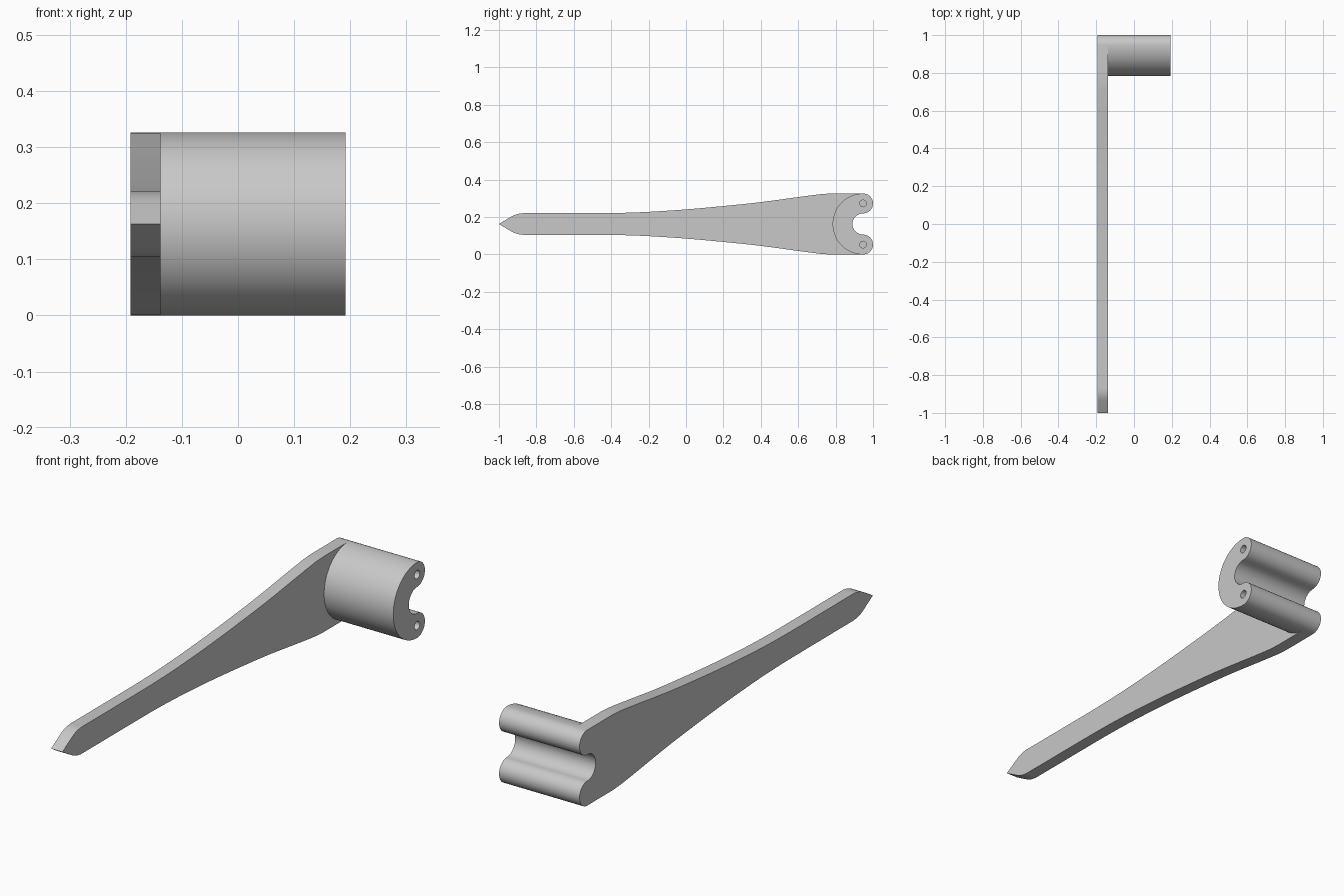
import bpy
import bmesh
from math import sin, cos, radians
from mathutils import Vector

if "Cube" in bpy.data.objects:
    bpy.data.objects.remove(bpy.data.objects["Cube"], do_unlink=True)

# Main dimensions
MID = 0.163                       # height of the centre line
CY = 0.947                        # y of the hook centre
OUTER, INNER = 0.163, 0.057       # hook radii
LOBE = (OUTER - INNER) / 2        # rounded hook end radius
OFFSET = INNER + LOBE             # lobe distance from the centre line
X0, X1, X2 = -0.192, -0.138, 0.192

grey = bpy.data.materials.new("plain grey")
grey.use_nodes = True
colour = (0.58, 0.58, 0.58, 1)
grey.diffuse_color = colour
grey.node_tree.nodes["Principled BSDF"].inputs["Base Color"].default_value = colour


def arc(cy, cz, r, start, end, steps):
    angles = [radians(start + (end - start) * i / steps) for i in range(steps + 1)]
    return [Vector((cy + r * cos(a), cz + r * sin(a))) for a in angles]


def spline(points, steps=6):
    """Smooth curve through the points."""
    p = [Vector(q) for q in points]
    p = [p[0] * 2 - p[1]] + p + [p[-1] * 2 - p[-2]]
    out = []
    for a, b, c, d in zip(p, p[1:], p[2:], p[3:]):
        for i in range(steps):
            t = i / steps
            out.append(b + (c - a) * (t / 2) + (a * 2 - b * 5 + c * 4 - d) * (t * t / 2)
                       + (b * 3 - a - c * 3 + d) * (t ** 3 / 2))
    return out + [p[-2]]


def extrude(name, outline, xa, xb):
    """Solid made by sweeping a (y, z) outline along x."""
    pts = [p for i, p in enumerate(outline) if (p - outline[i - 1]).length > 1e-4]
    bm = bmesh.new()
    face = bm.faces.new([bm.verts.new((xa, p.x, p.y)) for p in pts])
    swept = bmesh.ops.extrude_face_region(bm, geom=[face])["geom"]
    verts = [v for v in swept if isinstance(v, bmesh.types.BMVert)]
    bmesh.ops.translate(bm, verts=verts, vec=(xb - xa, 0, 0))
    bmesh.ops.recalc_face_normals(bm, faces=bm.faces)
    mesh = bpy.data.meshes.new(name)
    bm.to_mesh(mesh)
    bm.free()
    mesh.materials.append(grey)
    obj = bpy.data.objects.new(name, mesh)
    bpy.context.collection.objects.link(obj)
    return obj


def activate(obj):
    bpy.ops.object.select_all(action="DESELECT")
    obj.select_set(True)
    bpy.context.view_layer.objects.active = obj


# Open mouth with its two rounded lobes, from top to bottom
mouth = (arc(CY, MID + OFFSET, LOBE, 90, -90, 24)
         + arc(CY, MID, INNER, 90, 270, 28)
         + arc(CY, MID - OFFSET, LOBE, 90, -90, 24))

# Flat tapered blade with a pointed end: (y, half height)
taper = spline([(-1, 0), (-0.95, 0.03), (-0.92, 0.0465), (-0.895, 0.0545),
                (-0.87, 0.0575), (-0.84, 0.058), (-0.5, 0.058), (-0.35, 0.0595),
                (-0.2, 0.065), (0, 0.078), (0.2, 0.096), (0.4, 0.117),
                (0.6, 0.144), (0.7, 0.157), (0.74, 0.161), (0.78, OUTER)])
top = [Vector((p.x, MID + p.y)) for p in taper]
bottom = [Vector((p.x, MID - p.y)) for p in reversed(taper)]
blade = extrude("blade", top + mouth + bottom, X0, X1)

# Half-round hook standing out from the blade
hook = extrude("hook", mouth + arc(CY, MID, OUTER, 270, 90, 64), X1, X2)

# Blind pin holes in the hook end
for side in (1, -1):
    cutter = extrude("hole_cutter", arc(CY, MID + side * OFFSET, 0.018, 0, 360, 24),
                     X2 - 0.2, X2 + 0.05)
    cutter.hide_render = True
    cut = hook.modifiers.new("pin_hole", "BOOLEAN")
    cut.operation = "DIFFERENCE"
    cut.solver = "EXACT"
    cut.object = cutter
    activate(hook)
    bpy.ops.object.modifier_apply(modifier=cut.name)
    bpy.data.objects.remove(cutter, do_unlink=True)

for part in (blade, hook):
    activate(part)
    bpy.ops.object.shade_smooth_by_angle(angle=radians(30))
